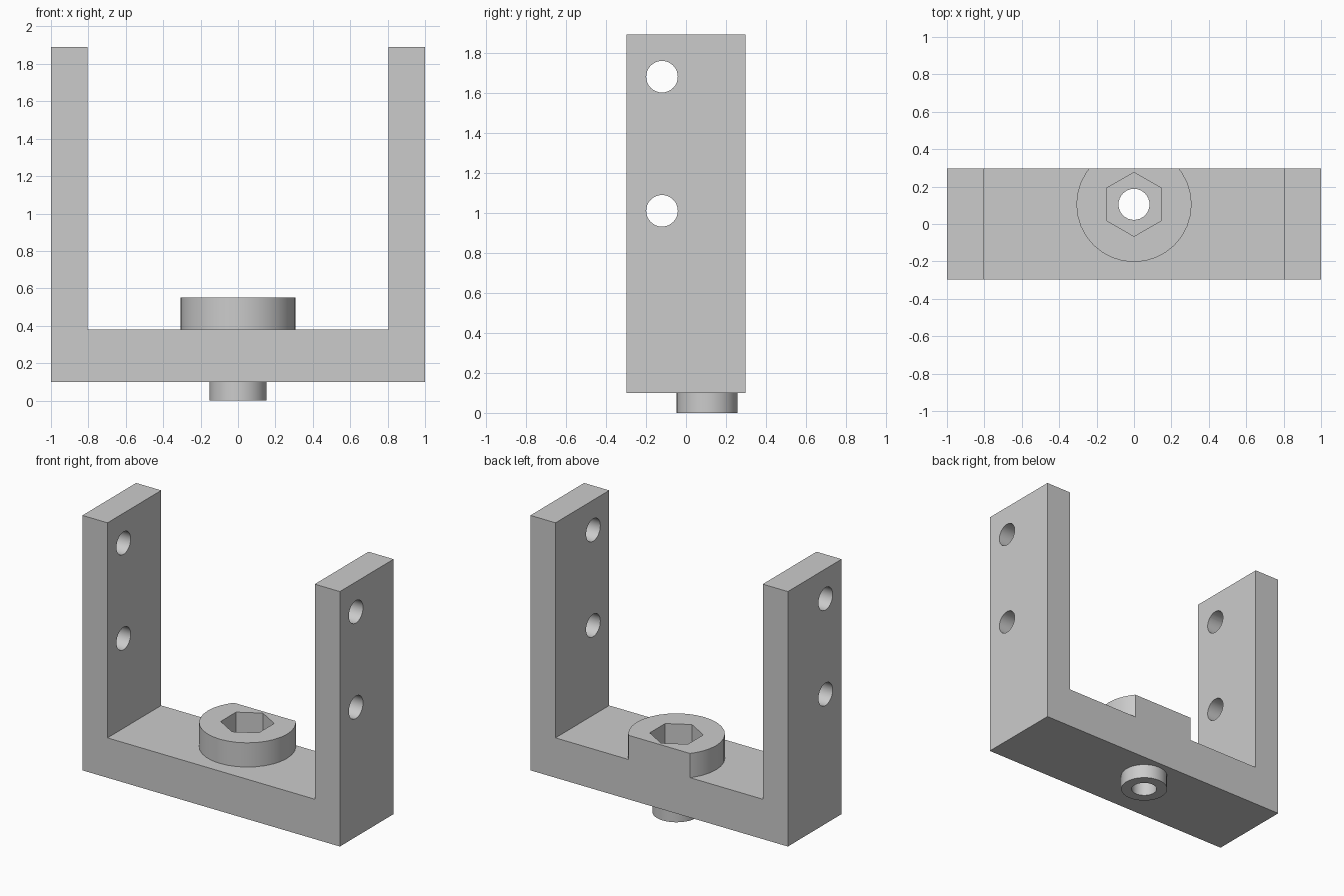
import bpy, bmesh, math
from mathutils import Matrix

cube = bpy.data.objects.get("Cube")
if cube:
    bpy.data.objects.remove(cube, do_unlink=True)

# Main dimensions
HALF_DEPTH = 0.298
BASE_Z, FLOOR_Z, TOP_Z, BOSS_Z = 0.10, 0.38, 1.89, 0.55
ARM_X = 0.805
SCREW_Y = 0.105
POCKET_Z = 0.25

grey = bpy.data.materials.new("light grey")
grey.use_nodes = True
colour = (0.6, 0.6, 0.6, 1)
grey.diffuse_color = colour
grey.node_tree.nodes["Principled BSDF"].inputs["Base Color"].default_value = colour


def finish(name, bm):
    bmesh.ops.recalc_face_normals(bm, faces=bm.faces[:])
    mesh = bpy.data.meshes.new(name)
    bm.to_mesh(mesh)
    bm.free()
    mesh.materials.append(grey)
    obj = bpy.data.objects.new(name, mesh)
    bpy.context.collection.objects.link(obj)
    return obj


def prism(name, radius, z0, z1, sides=32, turn=0.0, clip=False):
    """Upright prism on the screw axis, optionally trimmed flush with the back."""
    bm = bmesh.new()
    place = Matrix.Translation((0, SCREW_Y, (z0 + z1) / 2)) @ Matrix.Rotation(turn, 4, 'Z')
    bmesh.ops.create_cone(bm, cap_ends=True, segments=sides, radius1=radius,
                          radius2=radius, depth=z1 - z0, matrix=place)
    if clip:
        geom = bm.verts[:] + bm.edges[:] + bm.faces[:]
        cut = bmesh.ops.bisect_plane(bm, geom=geom, plane_co=(0, HALF_DEPTH, 0),
                                     plane_no=(0, 1, 0), clear_outer=True)
        edges = [e for e in cut["geom_cut"] if isinstance(e, bmesh.types.BMEdge)]
        bmesh.ops.edgeloop_fill(bm, edges=edges)
    return finish(name, bm)


def cross_hole(name, z):
    """Sideways drill through both arms."""
    bm = bmesh.new()
    place = Matrix.Translation((0, -0.12, z)) @ Matrix.Rotation(math.pi / 2, 4, 'Y')
    bmesh.ops.create_cone(bm, cap_ends=True, segments=32, radius1=0.079,
                          radius2=0.079, depth=2.4, matrix=place)
    return finish(name, bm)


def combine(target, tool, operation):
    mod = target.modifiers.new(tool.name, 'BOOLEAN')
    mod.operation = operation
    mod.solver = 'EXACT'
    mod.object = tool
    bpy.context.view_layer.objects.active = target
    bpy.ops.object.modifier_apply(modifier=mod.name)
    bpy.data.objects.remove(tool, do_unlink=True)


# U-shaped frame: half profile mirrored, then extruded front to back
half = [(1, BASE_Z), (1, TOP_Z), (ARM_X, TOP_Z), (ARM_X, FLOOR_Z)]
outline = half + [(-x, z) for x, z in reversed(half)]
bm = bmesh.new()
face = bm.faces.new([bm.verts.new((x, -HALF_DEPTH, z)) for x, z in outline])
ext = bmesh.ops.extrude_face_region(bm, geom=[face])
bmesh.ops.translate(bm, vec=(0, 2 * HALF_DEPTH, 0),
                    verts=[v for v in ext["geom"] if isinstance(v, bmesh.types.BMVert)])
bracket = finish("u_bracket", bm)

# Round boss on the floor and pivot collar underneath
combine(bracket, prism("nut_boss", 0.308, 0.25, BOSS_Z, clip=True), 'UNION')
combine(bracket, prism("pivot_collar", 0.153, 0, 0.2), 'UNION')

# Hexagonal nut pocket, screw hole and arm holes
combine(bracket, prism("nut_pocket", 0.171, POCKET_Z, 0.8, sides=6), 'DIFFERENCE')
combine(bracket, prism("screw_hole", 0.083, -0.2, 0.9), 'DIFFERENCE')
for i, z in enumerate((1.01, 1.68)):
    combine(bracket, cross_hole(f"arm_hole_{i + 1}", z), 'DIFFERENCE')

# Smooth round walls, keep hard edges
bpy.ops.object.select_all(action='DESELECT')
bracket.select_set(True)
bpy.context.view_layer.objects.active = bracket
bpy.ops.object.shade_smooth_by_angle(angle=math.radians(30))
